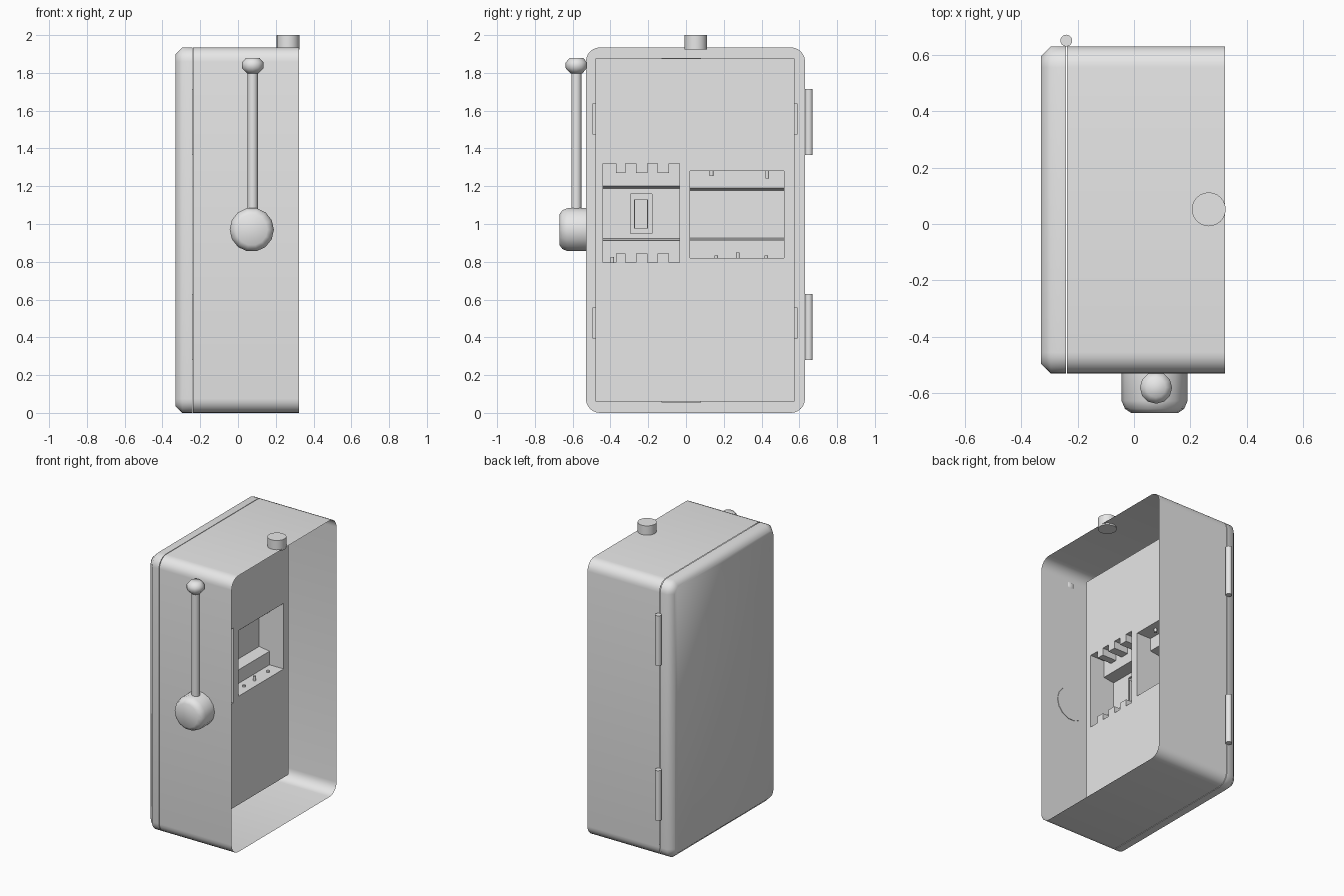
import bpy, bmesh, math
from mathutils import Vector

cube = bpy.data.objects.get("Cube")
if cube:
    bpy.data.objects.remove(cube)

grey = bpy.data.materials.new("plain grey")
grey.use_nodes = True
COLOUR = (0.8, 0.8, 0.8, 1)
grey.diffuse_color = COLOUR
grey.node_tree.nodes["Principled BSDF"].inputs["Base Color"].default_value = COLOUR

BACK, FRONT = -0.235, -0.01       # depth range of the inner panel
Y0, Y1, TOP = -0.53, 0.63, 1.935  # enclosure outline


def loft(name, rings, caps=True, smooth=None):
    """Skin a series of equal-length point rings."""
    bm = bmesh.new()
    rows = [[bm.verts.new(p) for p in ring] for ring in rings]
    for a, b in zip(rows, rows[1:]):
        for i in range(len(a)):
            j = (i + 1) % len(a)
            bm.faces.new((a[i], a[j], b[j], b[i]))
    if caps:
        bm.faces.new(rows[0])
        bm.faces.new(rows[-1])
    bmesh.ops.recalc_face_normals(bm, faces=bm.faces)
    mesh = bpy.data.meshes.new(name)
    bm.to_mesh(mesh)
    bm.free()
    mesh.materials.append(grey)
    obj = bpy.data.objects.new(name, mesh)
    bpy.context.collection.objects.link(obj)
    if smooth:
        bpy.ops.object.select_all(action="DESELECT")
        obj.select_set(True)
        bpy.context.view_layer.objects.active = obj
        bpy.ops.object.shade_smooth_by_angle(angle=math.radians(smooth))
    return obj


def box(name, x, y, z):
    return loft(name, [[(a, y[0], z[0]), (a, y[1], z[0]), (a, y[1], z[1]), (a, y[0], z[1])] for a in x])


def lathe(name, centre, axis, profile, sides, smooth=40):
    """Turn (radius, offset) pairs round an axis: 'Y' or 'Z'."""
    rings = []
    for r, h in profile:
        ring = []
        for i in range(sides):
            t = math.tau * i / sides
            u, v = r * math.cos(t), r * math.sin(t)
            ring.append(Vector(centre) + Vector((u, h, v) if axis == "Y" else (u, v, h)))
        rings.append(ring)
    return loft(name, rings, True, smooth)


def rounded_outline(x, inset=0, radius=0.075, steps=6):
    """Rounded rectangle of the enclosure at depth x."""
    pts = []
    corners = [(Y1, TOP, 0), (Y0, TOP, 1), (Y0, 0, 2), (Y1, 0, 3)]
    for y, z, quarter in corners:
        cy = y + (radius if y < 0 else -radius)
        cz = z + (radius if z == 0 else -radius)
        for k in range(steps + 1):
            t = math.pi / 2 * (quarter + k / steps)
            r = radius - inset
            pts.append((x, cy + r * math.cos(t), cz + r * math.sin(t)))
    return pts


# Enclosure: open thin shell with a soft-edged door on the -x side
loft("enclosure_body", [rounded_outline(-0.237), rounded_outline(0.322)], False, 40)
loft("enclosure_door", [rounded_outline(-0.241), rounded_outline(-0.295),
                        rounded_outline(-0.33, 0.035)], True, 50)

# Inner panel with breaker-shaped recesses
panel = box("inner_panel", (BACK, FRONT), (-0.48, 0.575), (0.06, 1.875))
cutters = []


def deep_recess(y, z, depth):
    """Tapered middle part of a breaker recess."""
    cutters.append(loft("recess_cutter", [
        [(x, y[0], z[0] + t), (x, y[1], z[0] + t), (x, y[1], z[1] - t), (x, y[0], z[1] - t)]
        for x, t in ((0.05, 0), (-0.12, 0), (depth, 0.012))]))


# Left breaker: four teeth along its top and bottom edges
teeth = [-0.44, -0.37, -0.32, -0.265, -0.205, -0.15, -0.09, -0.035]
upper = [(y, 1.32 if (i // 2 * 2 == i) == (s == 0) else 1.27)
         for i in range(0, 7) for s, y in ((0, teeth[i]), (0, teeth[i + 1]))]
lower = [(y, 0.795 if z > 1.3 else 0.843) for y, z in reversed(upper)]
cutters.append(loft("toothed_cutter", [[(x, y, z) for y, z in upper + lower] for x in (-0.12, 0.05)]))
deep_recess((-0.44, -0.035), (0.912, 1.2), -0.2)
cutters.append(box("switch_surround_cutter", (-0.215, 0.05), (-0.295, -0.18), (0.95, 1.16)))
cutters.append(box("switch_cutter", (-0.228, 0.05), (-0.272, -0.203), (0.975, 1.13)))

# Right breaker: plain stepped recess
cutters.append(box("plain_cutter", (-0.12, 0.05), (0.02, 0.52), (0.82, 1.28)))
deep_recess((0.02, 0.52), (0.915, 1.19), -0.2)

for c in cutters:
    c.hide_render = True
    mod = panel.modifiers.new("recess", "BOOLEAN")
    mod.operation, mod.solver, mod.object = "DIFFERENCE", "EXACT", c
bpy.context.view_layer.update()
result = bpy.data.meshes.new_from_object(panel.evaluated_get(bpy.context.evaluated_depsgraph_get()))
panel.modifiers.clear()
panel.data = result
for c in cutters:
    bpy.data.objects.remove(c)

# Switch lever ribs inside the left breaker
for y in (-0.272, -0.203):
    box("switch_rib", (-0.216, -0.19), (y - 0.003, y + 0.003), (0.975, 1.13))

# Terminal pins standing on and hanging in the recesses
for y, z, h in ((0.16, 0.82, 0.012), (0.275, 0.82, 0.03), (0.425, 0.82, 0.012),
                (0.135, 1.28, -0.025), (0.43, 1.28, -0.04), (-0.39, 0.795, 0.03)):
    lathe("terminal_pin", (-0.065, y, z), "Z", [(0.01, 0), (0.01, h)], 10)

# Panel clips on the sides, top and bottom
for z in (0.475, 1.555):
    for y in (-0.487, 0.582):
        box("side_clip", (-0.1, -0.02), (y - 0.007, y + 0.007), (z - 0.082, z + 0.082))
for z in (0.06, 1.875):
    box("end_clip", (-0.1, -0.02), (-0.13, 0.08), (z - 0.004, z + 0.004))

# Lever handle on the front wall
lathe("handle_hub", (0.073, 0, 0.97), "Y",
      [(0.117, -0.526), (0.117, -0.627), (0.105, -0.655), (0.083, -0.67)], 14, 50)
lathe("handle_shaft", (0.078, -0.58, 0), "Z", [(0.027, 0.97), (0.027, 1.82)], 16)
lathe("handle_knob", (0.078, -0.58, 0), "Z",
      [(0.03, 1.797), (0.057, 1.825), (0.057, 1.855), (0.035, 1.88)], 12, 50)

# Conduit stub on the roof
lathe("conduit_stub", (0.265, 0.052, 0), "Z", [(0.06, 1.925), (0.06, 2.0)], 24)

# Door hinges
for z in (0.28, 1.365):
    lathe("door_hinge", (-0.24, 0.65, z), "Z", [(0.021, 0), (0.021, 0.35)], 16)
